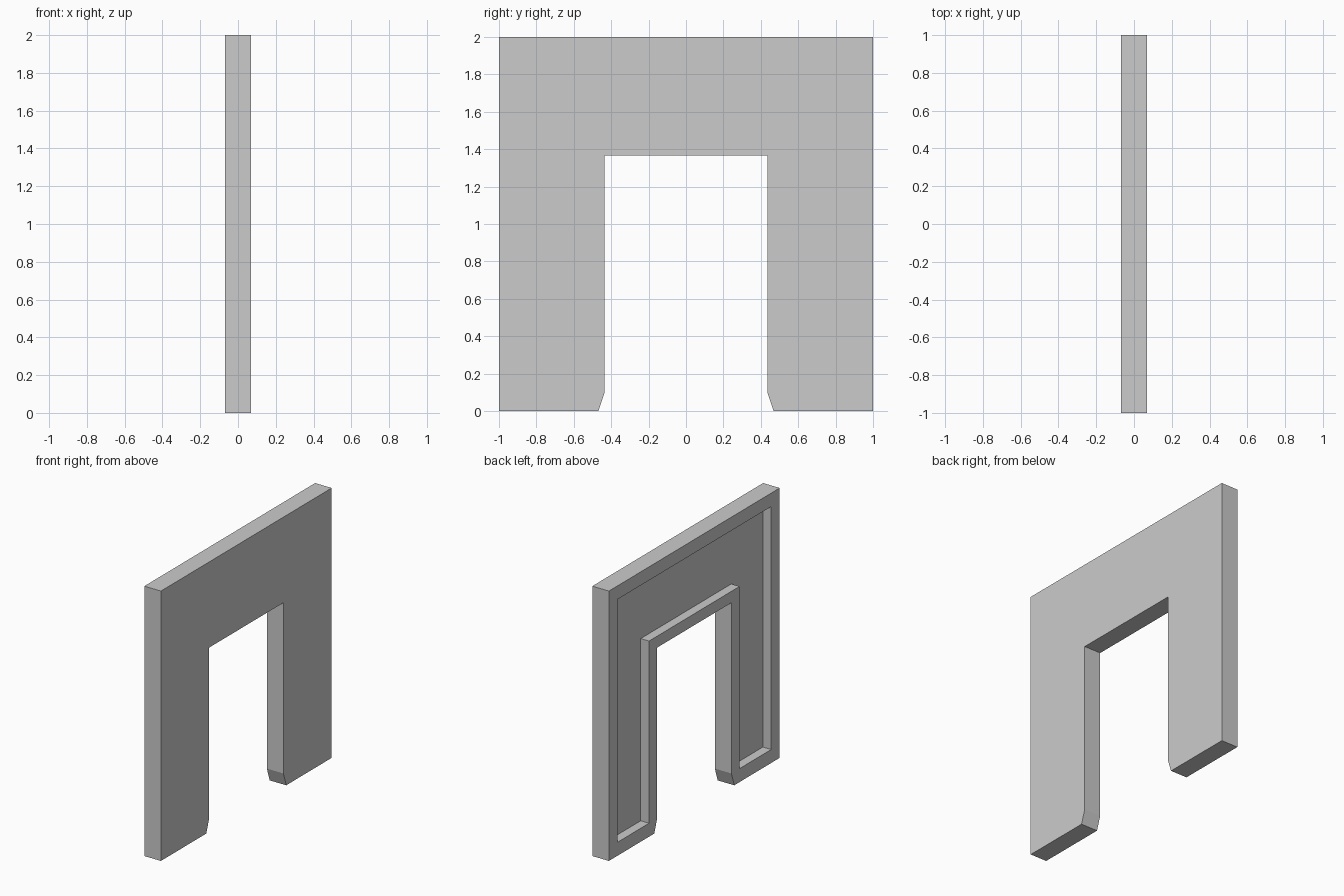
import bpy, bmesh

if "Cube" in bpy.data.objects:
    bpy.data.objects.remove(bpy.data.objects["Cube"])

HALF_T = 0.068   # half of the panel thickness
FLOOR_X = 0.0    # depth of the recess floor

# Half outlines (y, z), from the top outer corner round to the doorway top
outer_half = [(1, 2), (1, 0), (0.468, 0), (0.435, 0.1), (0.435, 1.365)]
recess_half = [(0.9, 1.9), (0.9, 0.1), (0.53, 0.1), (0.53, 0.1), (0.53, 1.45)]


def mirrored(half):
    return half + [(-y, z) for y, z in reversed(half)]


def ring(bm, outline, x):
    """Vertex loop at depth x; repeated points share one vertex."""
    verts = []
    for i, (y, z) in enumerate(outline):
        same = i and outline[i - 1] == (y, z)
        verts.append(verts[-1] if same else bm.verts.new((x, y, z)))
    return verts


def unique(verts):
    return list(dict.fromkeys(verts))


def bridge(bm, a, b):
    """Join two matching loops with quads, or triangles at shared points."""
    for i in range(len(a)):
        j = (i + 1) % len(a)
        corners = unique([a[i], a[j], b[j], b[i]])
        if len(corners) > 2:
            bm.faces.new(corners)


bm = bmesh.new()
outer, recess = mirrored(outer_half), mirrored(recess_half)
plain = ring(bm, outer, HALF_T)
rim = ring(bm, outer, -HALF_T)
lip = ring(bm, recess, -HALF_T)
floor = ring(bm, recess, FLOOR_X)

bm.faces.new(plain)            # flat side
bridge(bm, plain, rim)         # outer edges and doorway
bridge(bm, rim, lip)           # raised border
# recess walls, skipping the shared corner points
bridge(bm, unique(lip), unique(floor))
bm.faces.new(unique(floor))    # recess floor
bmesh.ops.recalc_face_normals(bm, faces=bm.faces[:])

mesh = bpy.data.meshes.new("doorway_wall_panel")
bm.to_mesh(mesh)
bm.free()

grey = bpy.data.materials.new("light grey")
grey.diffuse_color = (0.6, 0.6, 0.6, 1)
grey.use_nodes = True
grey.node_tree.nodes["Principled BSDF"].inputs["Base Color"].default_value = grey.diffuse_color
mesh.materials.append(grey)

panel = bpy.data.objects.new("doorway_wall_panel", mesh)
bpy.context.collection.objects.link(panel)
